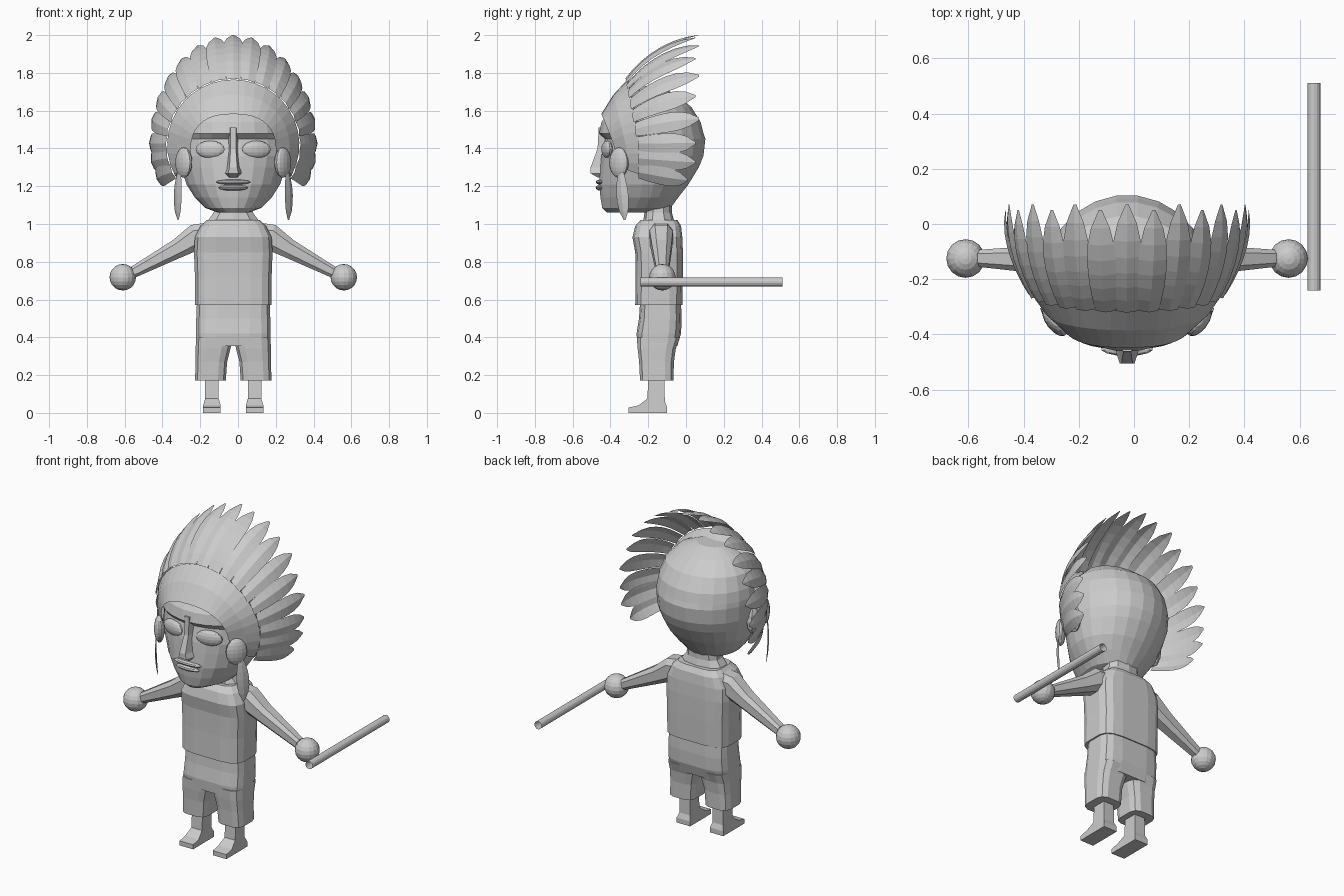
import bpy, bmesh, math
from mathutils import Vector, Matrix

if "Cube" in bpy.data.objects:
    bpy.data.objects.remove(bpy.data.objects["Cube"])

CX = -0.025  # symmetry plane of the figure
grey = bpy.data.materials.new("light_grey")
grey.diffuse_color = (0.6, 0.6, 0.6, 1)
grey.use_nodes = True
grey.node_tree.nodes["Principled BSDF"].inputs["Base Color"].default_value = grey.diffuse_color


def finish(name, bm, closed=True):
    if closed:
        bmesh.ops.recalc_face_normals(bm, faces=bm.faces)
    me = bpy.data.meshes.new(name)
    bm.to_mesh(me)
    bm.free()
    me.materials.append(grey)
    ob = bpy.data.objects.new(name, me)
    bpy.context.collection.objects.link(ob)
    return ob


def loft(name, rings, cap=True, loop=True):
    """Skin a list of point rings with quads."""
    bm = bmesh.new()
    vs = [[bm.verts.new(p) for p in r] for r in rings]
    n = len(vs[0])
    for a, b in zip(vs, vs[1:]):
        for i in range(n if loop else n - 1):
            j = (i + 1) % n
            bm.faces.new((a[i], a[j], b[j], b[i]))
    if cap:
        bm.faces.new(vs[0][::-1])
        bm.faces.new(vs[-1])
    return finish(name, bm, cap)


def spow(v, p):
    return math.copysign(abs(v) ** p, v)


def ring(z, cx, hw, yf, yb, n=16, p=1.0, ym=None):
    """Horizontal rounded ring; p < 1 is boxier, ym is the widest depth."""
    ym = (yf + yb) / 2 if ym is None else ym
    pts = []
    for i in range(n):
        a = math.tau * (i + 0.5) / n
        s = spow(math.sin(a), p)
        pts.append((cx + hw * spow(math.cos(a), p), ym + s * ((yb - ym) if s > 0 else (ym - yf)), z))
    return pts


def ball(name, loc, radii, rot=0.0, seg=16, rows=10):
    bm = bmesh.new()
    m = Matrix.Translation(loc) @ Matrix.Rotation(rot, 4, 'Z') @ Matrix.Diagonal((*radii, 1))
    bmesh.ops.create_uvsphere(bm, u_segments=seg, v_segments=rows, radius=1, matrix=m)
    return finish(name, bm)


def feather(name, base, ctrl, tip, across, widths):
    """Bent leaf with a raised middle rib along a quadratic curve."""
    across = across.normalized()
    rows, n = [], len(widths) - 1
    for i, w in enumerate(widths):
        t = i / n
        p = base * (1 - t) ** 2 + ctrl * 2 * t * (1 - t) + tip * t * t
        d = (ctrl - base) * (1 - t) + (tip - ctrl) * t
        up = across.cross(d).normalized()
        if up.dot(p - Vector((CX, -0.2, 1.42))) < 0:
            up = -up
        rows.append([p - across * w, p + up * w * 0.22, p + across * w])
    return loft(name, rows, cap=False, loop=False)


# head: chin to crown
loft("head", [ring(z, CX, hw, yf, yb, 24, 1, ym) for z, hw, yf, yb, ym in [
    (1.06, .08, -.42, -.20, -.30), (1.085, .15, -.445, -.08, -.24), (1.14, .205, -.455, -.04, -.21),
    (1.21, .25, -.462, .015, -.20), (1.30, .28, -.455, .07, -.20), (1.36, .295, -.45, .095, -.20),
    (1.45, .30, -.43, .105, -.20), (1.48, .30, -.462, .095, -.20), (1.54, .29, -.45, .08, -.20),
    (1.62, .26, -.39, .03, -.20), (1.69, .19, -.33, -.06, -.20), (1.73, .09, -.28, -.14, -.21)]])

# nose
loft("nose", [[(CX - hw, -.40, z), (CX - hw * .45, yt, z), (CX + hw * .45, yt, z), (CX + hw, -.40, z)]
              for z, hw, yt in [(1.51, .035, -.462), (1.40, .032, -.468), (1.30, .045, -.505),
                                (1.268, .06, -.505), (1.245, .04, -.465)]])

# lips
ball("upper_lip", (CX, -.452, 1.222), (.095, .026, .014), seg=14, rows=6)
ball("lower_lip", (CX, -.45, 1.192), (.08, .028, .016), seg=14, rows=6)

# headdress band: inner edge on the face, outer edge, then back to the skull
END = math.radians(117)


def rim(a):
    c = math.cos(a)
    return Vector((CX + .35 * math.sin(a), -.245 - .065 * max(c, 0), 1.42 + .345 * c))


def inner(a):
    s, c = math.sin(a), math.cos(a)
    return Vector((CX + .225 * spow(s, .8) + .03 * spow(s, 1) * max(-c, 0),
                   -.378 - .07 * max(c, 0) + .06 * max(-c, 0), 1.40 + .182 * spow(c, .9)))


rows = [[], [], [], []]
for i in range(25):
    a = -END + 2 * END * i / 24
    p, q = inner(a), rim(a)
    out = Vector((math.sin(a), -.6, math.cos(a))).normalized()
    rows[0].append(p)
    rows[1].append((p + q) / 2 + out * .012)
    rows[2].append(q)
    rows[3].append(Vector((CX + (q.x - CX) * .84, -.19, 1.42 + (q.z - 1.42) * .84)))
loft("headdress_band", rows, cap=False, loop=False)

# fan of 19 swept-back feathers
for i in range(19):
    a = -END * .98 + 2 * END * .98 * i / 18
    s, c = math.sin(a), math.cos(a)
    base = rim(a) + Vector((0, -.005, 0))
    tip = Vector((CX + .44 * s, .05 - .1 * max(-c, 0) + .02 * (i % 2),
                  1.42 + (.58 if c > 0 else .45) * c))
    ctrl = (base + tip) / 2 + Vector((s * .045, -.05 * max(c, 0), max(c, 0) * .065))
    feather("headdress_feather", base, ctrl, tip, Vector((.42 * c, 0, -.45 * s)),
            [.038, .044, .049, .052, .053, .049, .035, .006])

# neck
loft("neck", [ring(z, CX, hw, yf, yb, 10, .8) for z, hw, yf, yb in [
    (.98, .15, -.23, -.06), (1.025, .135, -.225, -.065), (1.06, .108, -.22, -.075), (1.16, .10, -.22, -.075)]])

# shirt
loft("shirt", [ring(z, CX, hw, yf, yb, 16, .5) for z, hw, yf, yb in [
    (.57, .205, -.27, -.018), (.72, .205, -.268, -.015), (.85, .21, -.27, -.015),
    (.93, .205, -.285, -.018), (.99, .175, -.27, -.025), (1.022, .14, -.24, -.045)]])

# shorts, upper part
loft("shorts_seat", [ring(z, CX, hw, yf, yb, 16, .5) for z, hw, yf, yb in [
    (.355, .20, -.258, -.045), (.42, .20, -.263, -.025), (.50, .198, -.25, -.022), (.575, .195, -.245, -.025)]])

for s, side in ((-1, "left"), (1, "right")):
    def X(d):
        return CX + s * d

    # eye, ear and ear ornament
    ball(side + "_eye", (X(.122), -.417, 1.395), (.08, .026, .046), s * .25, 14, 8)
    ball(side + "_ear", (X(.295), -.20, 1.33), (.03, .05, .085), s * .2, 8, 6)
    turn = s * math.atan2(.78, .62)
    ball(side + "_ear_disc", (X(.262), -.355, 1.325), (.062, .03, .08), turn, 14, 10)
    feather(side + "_hanging_feather", Vector((X(.285), -.345, 1.29)), Vector((X(.30), -.34, 1.16)),
            Vector((X(.292), -.325, 1.02)), Vector((.55 * s, .84, 0)),
            [.01, .025, .034, .038, .036, .028, .005])

    # arm and round hand
    arm = []
    for d, zc, hz, hy in [(.12, .935, .075, .065), (.20, .93, .068, .065), (.30, .868, .05, .055), (.53, .745, .03, .033)]:
        arm.append([(X(d + .4 * hz * math.sin(t)), -.135 + .01 * d / .5 + hy * spow(math.cos(t), .7),
                     zc + hz * spow(math.sin(t), .7))
                    for t in (math.tau * (k + .5) / 8 for k in range(8))])
    loft(side + "_arm", arm)
    ball(side + "_hand", (X(.585), -.125, .718), (.07, .07, .07), 0, 16, 10)

    # trouser leg
    loft(side + "_shorts_leg", [ring(z, X(cx), hw, yf, yb, 12, .55) for z, cx, hw, yf, yb in [
        (.172, .121, .083, -.245, -.065), (.27, .116, .085, -.25, -.062),
        (.34, .107, .094, -.258, -.052), (.40, .10, .099, -.262, -.03)]])

    # shin and foot from one side profile
    prof = [(-.305, 0), (-.305, .028), (-.25, .04), (-.205, .075), (-.198, .20),
            (-.115, .20), (-.112, .06), (-.10, .03), (-.10, 0)]
    foot = []
    for e in (-1, 1):
        foot.append([(X(.113 + e * (.046 if z < .05 else .036)), y, z) for y, z in prof])
    loft(side + "_foot", foot)

# open tube held beside the hand
bm = bmesh.new()
bmesh.ops.create_cone(bm, cap_ends=False, segments=14, radius1=.024, radius2=.024, depth=.75,
                      matrix=Matrix.Translation((.652, .135, .692)) @ Matrix.Rotation(math.pi / 2, 4, 'X'))
finish("stick", bm)
